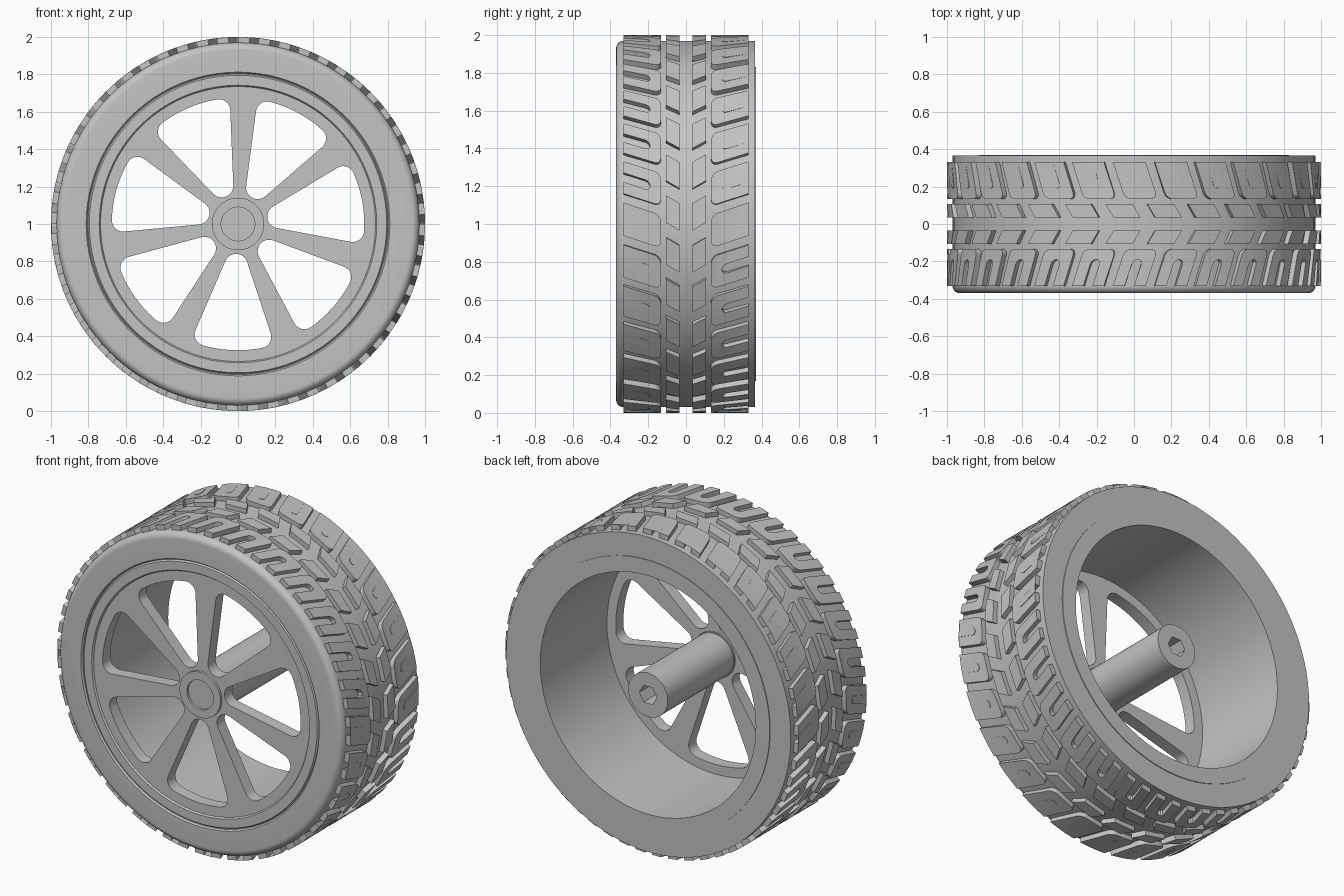
import bpy, bmesh
from math import sin, cos, pi, radians, asin
from mathutils import Matrix, Vector

cube = bpy.data.objects.get("Cube")
if cube:
    bpy.data.objects.remove(cube)

grey = bpy.data.materials.new("plain grey")
grey.use_nodes = True
grey.diffuse_color = (0.55, 0.55, 0.55, 1)
grey.node_tree.nodes["Principled BSDF"].inputs["Base Color"].default_value = (0.55, 0.55, 0.55, 1)

AXLE = Matrix.Translation((0, 0, 1))


def finish(name, bm):
    """Clean up, shade smooth with sharp edges, and link the part."""
    bmesh.ops.remove_doubles(bm, verts=bm.verts, dist=0.0002)
    bmesh.ops.recalc_face_normals(bm, faces=bm.faces)
    for f in bm.faces:
        f.smooth = True
    for e in bm.edges:
        e.smooth = len(e.link_faces) == 2 and e.calc_face_angle(0) < radians(30)
    bm.transform(AXLE)
    mesh = bpy.data.meshes.new(name)
    bm.to_mesh(mesh)
    bm.free()
    mesh.materials.append(grey)
    obj = bpy.data.objects.new(name, mesh)
    bpy.context.collection.objects.link(obj)
    return obj


def lathe(name, profile, steps=96):
    """Revolve a closed (radius, y) profile about the axle."""
    bm = bmesh.new()
    vs = [bm.verts.new((r, y, 0)) for r, y in profile]
    es = [bm.edges.new((a, b)) for a, b in zip(vs, vs[1:] + vs[:1])]
    bmesh.ops.spin(bm, geom=vs + es, cent=(0, 0, 0), axis=(0, 1, 0),
                   angle=2 * pi, steps=steps)
    return finish(name, bm)


def arc(cx, cy, r, a0, a1, n):
    angles = [radians(a0 + (a1 - a0) * i / n) for i in range(n + 1)]
    return [(cx + r * cos(a), cy + r * sin(a)) for a in angles]


def circle(r, n):
    return arc(0, 0, r, 0, 360, n)[:-1]


def plate(name, loops, y0, y1):
    """Fill nested outlines and extrude them along the axle."""
    curve = bpy.data.curves.new(name, 'CURVE')
    curve.dimensions = '2D'
    curve.fill_mode = 'BOTH'
    curve.extrude = (y1 - y0) / 2
    for loop in loops:
        spline = curve.splines.new('POLY')
        spline.points.add(len(loop) - 1)
        for p, (x, y) in zip(spline.points, loop):
            p.co = (x, y, 0, 1)
        spline.use_cyclic_u = True
    temp = bpy.data.objects.new(name, curve)
    mesh = bpy.data.meshes.new_from_object(temp)
    bm = bmesh.new()
    bm.from_mesh(mesh)
    bpy.data.objects.remove(temp)
    bpy.data.curves.remove(curve)
    bpy.data.meshes.remove(mesh)
    bm.transform(Matrix.Translation((0, (y0 + y1) / 2, 0)) @ Matrix.Rotation(pi / 2, 4, 'X'))
    return finish(name, bm)


# Tyre carcass: rounded front shoulder, square back edge
shoulder = arc(0.93, -0.33, 0.04, -90, 0, 8)
lathe("tyre", [(0.805, -0.36), (0.812, -0.37)] + shoulder + [(0.97, 0.365), (0.805, 0.365)])

# Rim barrel with a raised front lip and a fine groove against the tyre
lathe("rim", [(0.735, 0.37), (0.735, -0.355), (0.742, -0.365), (0.795, -0.365),
              (0.802, -0.355), (0.805, -0.355), (0.805, 0.365), (0.83, 0.365), (0.83, 0.37)])

# Spoke disc: seven rounded, tapered windows
corner_x, corner_r, inner_c = 0.145, 0.615, 0.222
lean = asin(corner_x / corner_r)
corner_y = corner_r * cos(lean)
tilt = 20
half = arc(0, inner_c, 0.062, -90, -tilt, 8)
half += arc(corner_x, corner_y, 0.06, -tilt, 90 - lean * 180 / pi, 8)
half += arc(0, 0, 0.675, 90 - lean * 180 / pi, 90, 6)[1:]
window = half + [(-x, y) for x, y in half[-2:0:-1]]


def turned(loop, a):
    return [(x * cos(a) - y * sin(a), x * sin(a) + y * cos(a)) for x, y in loop]


windows = [turned(window, radians(177.4) + i * 2 * pi / 7) for i in range(7)]
plate("spoke_disc", [circle(0.738, 96)] + windows, -0.355, -0.28)

# Hub: recessed screw seat in front, long sleeve with a hexagonal socket behind
lathe("hub_front", [(0.03, -0.32), (0.09, -0.32), (0.09, -0.37), (0.14, -0.37),
                    (0.14, -0.27), (0.03, -0.27)], 48)
plate("hub_sleeve", [circle(0.135, 48), circle(0.06, 6)], -0.27, 0.37)

# Tread: outline points are (distance round the tyre, distance from the middle)
PITCHES = 28


def shear(points, y0, slope):
    return [(t - (y - y0) * slope, y) for t, y in points]


slot = arc(0.04, 0.215, 0.025, 0, -180, 6)
claw = ([(-0.048, 0.332)] + arc(-0.013, 0.168, 0.035, 180, 270, 5)
        + arc(0.093, 0.168, 0.035, 270, 360, 5) + [(0.128, 0.332), (0.065, 0.332)]
        + slot + [(0.015, 0.332)])
claw = shear(claw, 0.133, 0.33)
lug = shear([(-0.11, 0.035), (0.035, 0.035), (0.035, 0.106), (-0.11, 0.106)], 0.035, 0.6)


def tread(name, outline, side):
    """Wrap one block outline onto the tyre and repeat it all the way round."""
    bm = bmesh.new()
    for i in range(PITCHES):
        rings = []
        for radius in (0.96, 1.0):
            ring = []
            for t, y in outline:
                a = t + i * 2 * pi / PITCHES
                ring.append(bm.verts.new((radius * sin(a), side * y, radius * cos(a))))
            rings.append(ring)
        low, top = rings
        bm.faces.new(low)
        bm.faces.new(top)
        for k in range(len(low)):
            j = (k + 1) % len(low)
            bm.faces.new((low[k], low[j], top[j], top[k]))
    bmesh.ops.triangulate(bm, faces=[f for f in bm.faces if len(f.verts) > 4])
    return finish(name, bm)


for label, side in (("front", -1), ("back", 1)):
    tread(label + "_shoulder_tread", claw, side)
    tread(label + "_centre_tread", lug, side)
